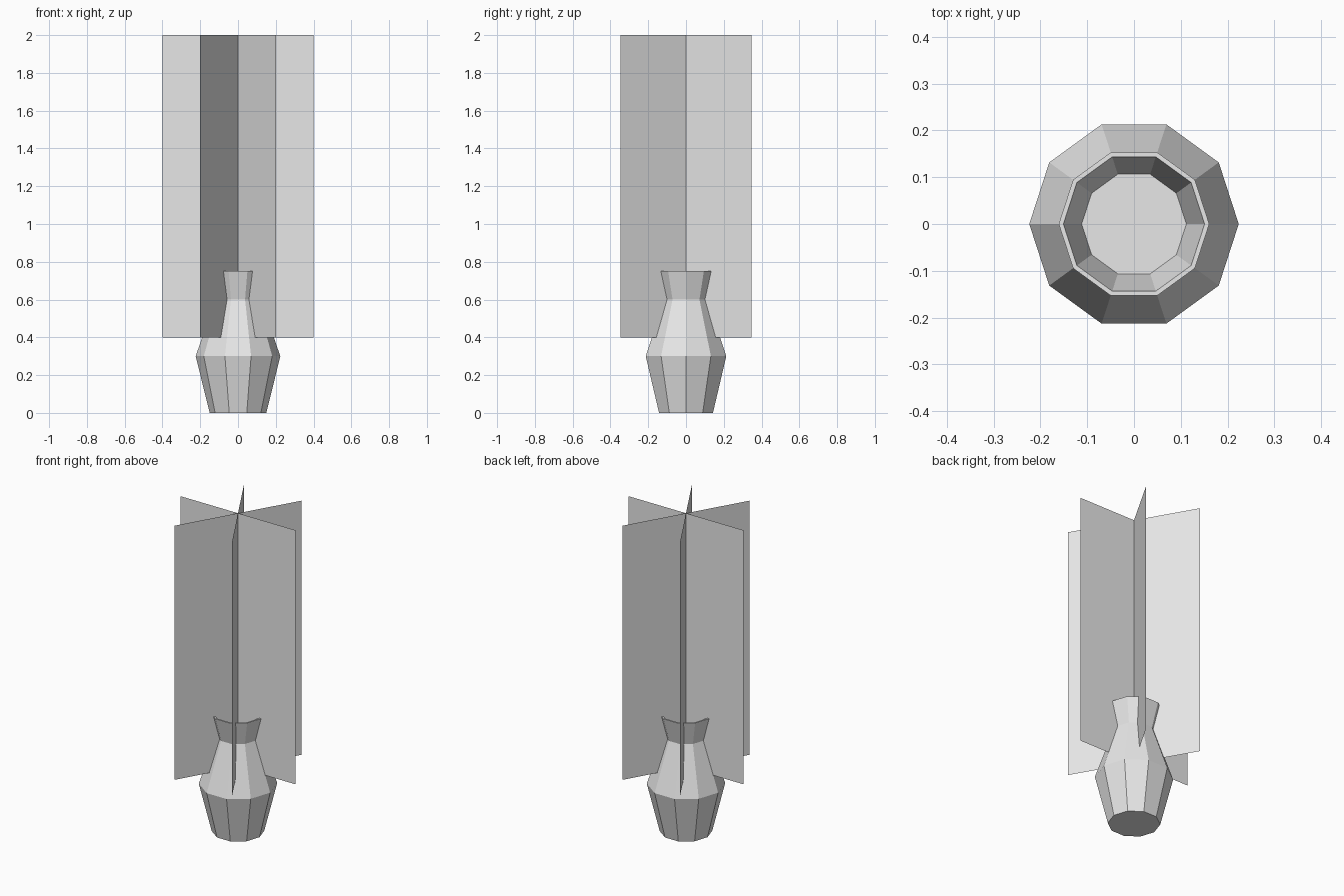
import bpy, bmesh, math

if "Cube" in bpy.data.objects:
    bpy.data.objects.remove(bpy.data.objects["Cube"])

SIDES = 10

# one plain grey for everything
grey = bpy.data.materials.new("light grey")
grey.diffuse_color = (0.8, 0.8, 0.8, 1)
grey.use_nodes = True
grey.node_tree.nodes["Principled BSDF"].inputs["Base Color"].default_value = grey.diffuse_color


def finish(name, bm):
    mesh = bpy.data.meshes.new(name)
    bm.to_mesh(mesh)
    bm.free()
    mesh.materials.append(grey)
    obj = bpy.data.objects.new(name, mesh)
    bpy.context.collection.objects.link(obj)
    return obj


# vase: (radius, height) up the outside, over the rim, down to the inner floor
profile = [(0.15, 0), (0.224, 0.3), (0.121, 0.6), (0.161, 0.75),
           (0.151, 0.75), (0.112, 0.6)]
bm = bmesh.new()
rings = []
for r, z in profile:
    angles = [2 * math.pi * i / SIDES for i in range(SIDES)]
    rings.append([bm.verts.new((r * math.cos(a), r * math.sin(a), z)) for a in angles])
for low, high in zip(rings, rings[1:]):
    for i in range(SIDES):
        j = (i + 1) % SIDES
        bm.faces.new((low[i], low[j], high[j], high[i]))
bm.faces.new(rings[0][::-1])   # base
bm.faces.new(rings[-1])        # inner floor
finish("vase", bm)

# three crossed flat sheets for the plant
for k in range(3):
    a = math.radians(60 * k)
    x, y = 0.4 * math.cos(a), 0.4 * math.sin(a)
    bm = bmesh.new()
    corners = [(-x, -y, 0.4), (x, y, 0.4), (x, y, 2), (-x, -y, 2)]
    bm.faces.new([bm.verts.new(c) for c in corners])
    finish(f"plant_sheet_{k + 1}", bm)
